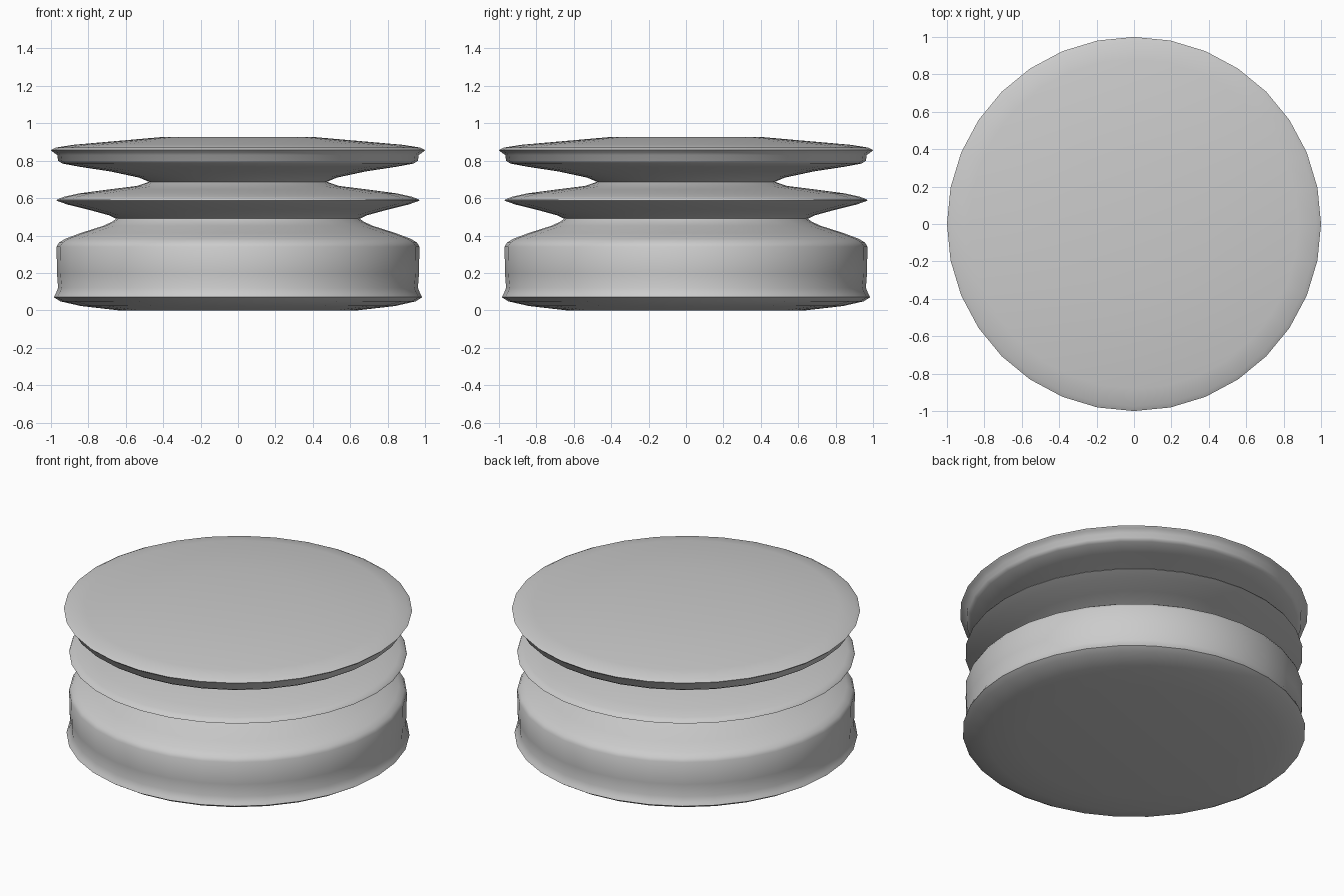
import bpy
import bmesh
import math

SIDES = 32

cube = bpy.data.objects.get("Cube")
if cube:
    bpy.data.objects.remove(cube, do_unlink=True)

# Single grey material
grey = bpy.data.materials.new("plain grey")
grey.use_nodes = True
colour = (0.6, 0.6, 0.6, 1)
grey.diffuse_color = colour
grey.node_tree.nodes["Principled BSDF"].inputs["Base Color"].default_value = colour


def lathe(name, profile, cap_bottom=False, cap_top=False):
    """Turn a (radius, height) profile, listed bottom to top, about z."""
    bm = bmesh.new()
    angles = [math.tau * i / SIDES for i in range(SIDES)]
    rings = [[bm.verts.new((r * math.cos(a), r * math.sin(a), z)) for a in angles]
             for r, z in profile]
    for low, high in zip(rings, rings[1:]):
        for i in range(SIDES):
            j = (i + 1) % SIDES
            bm.faces.new((low[i], low[j], high[j], high[i]))
    if cap_bottom:
        bm.faces.new(rings[0][::-1])
    if cap_top:
        bm.faces.new(rings[-1])
    mesh = bpy.data.meshes.new(name)
    bm.to_mesh(mesh)
    bm.free()
    mesh.materials.append(grey)
    obj = bpy.data.objects.new(name, mesh)
    bpy.context.collection.objects.link(obj)
    bpy.ops.object.select_all(action='DESELECT')
    obj.select_set(True)
    bpy.context.view_layer.objects.active = obj
    bpy.ops.object.shade_smooth_by_angle(angle=math.radians(60))
    return obj


# Shared rings where the parts meet
lower_neck = (0.652, 0.49)
upper_neck = (0.476, 0.687)

# Drum with a foot lip and a rounded shoulder
lathe("base_drum", [
    (0.64, 0), (0.84, 0.023), (0.95, 0.048), (0.985, 0.07), (0.975, 0.088),
    (0.962, 0.12), (0.968, 0.2), (0.97, 0.34), (0.957, 0.362), (0.925, 0.382),
    (0.845, 0.412), (0.72, 0.452), (0.67, 0.475), lower_neck,
], cap_bottom=True)

# Thin flange between the two necks
lathe("middle_flange", [
    lower_neck, (0.69, 0.508), (0.8, 0.538), (0.91, 0.565), (0.97, 0.586),
    (0.965, 0.594), (0.93, 0.607), (0.85, 0.625), (0.685, 0.647),
    (0.54, 0.665), upper_neck,
])

# Cap disc with an undercut rim and a gently sloped top
lathe("top_cap", [
    upper_neck, (0.53, 0.71), (0.685, 0.743), (0.85, 0.768), (0.94, 0.785),
    (0.962, 0.8), (0.966, 0.83), (0.99, 0.847), (1.0, 0.857),
    (0.975, 0.87), (0.88, 0.885), (0.4, 0.927),
], cap_top=True)
